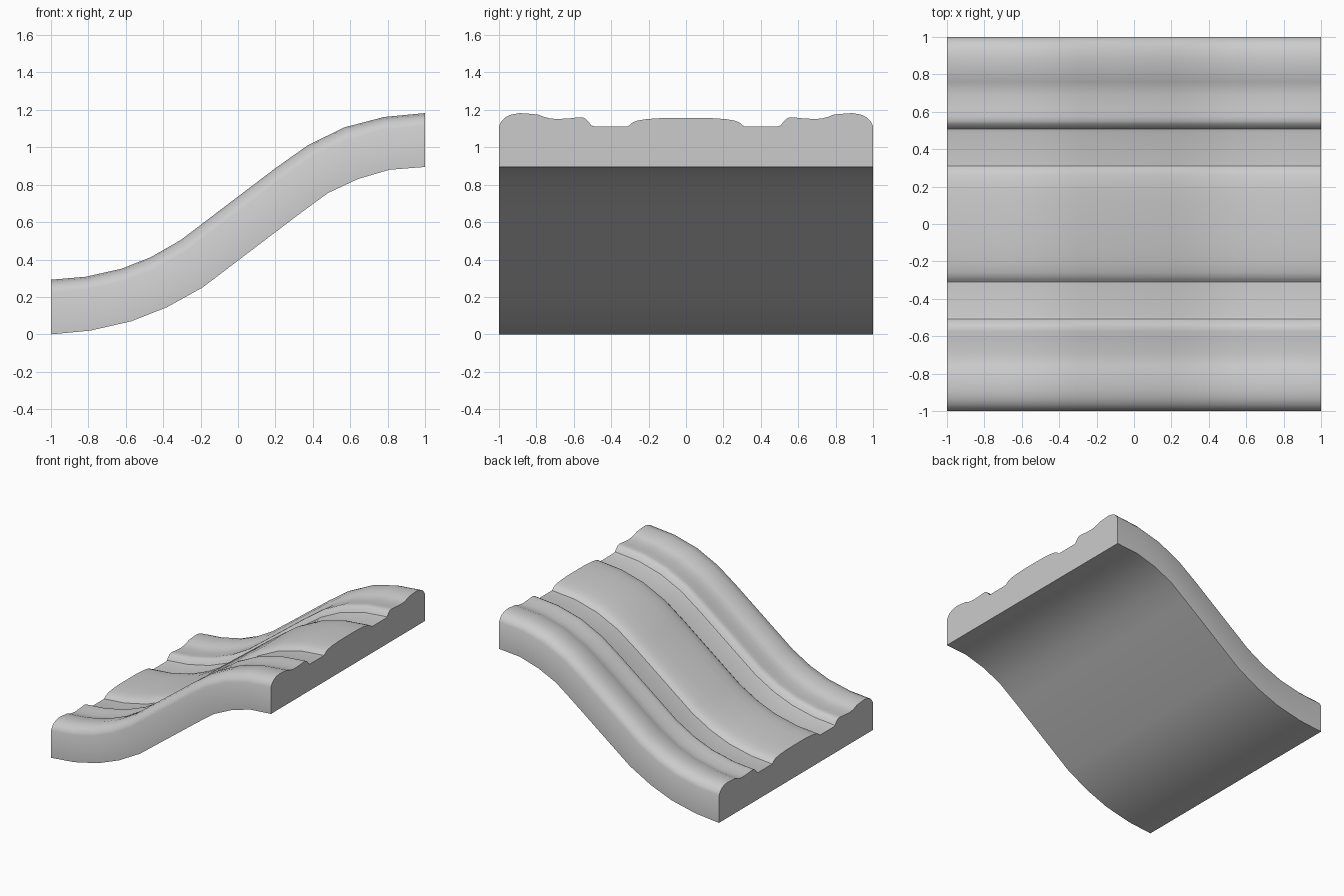
import bpy, bmesh, math
from mathutils import Vector

if "Cube" in bpy.data.objects:
    bpy.data.objects.remove(bpy.data.objects["Cube"])

# Stations along the S-curve: underside point and matching crest point (x, z)
stations = [
    ((-1.0, 0.0), (-1.0, 0.292)), ((-0.79, 0.02), (-0.815, 0.308)),
    ((-0.57, 0.07), (-0.625, 0.35)), ((-0.38, 0.145), (-0.465, 0.413)),
    ((-0.19, 0.25), (-0.305, 0.505)), ((0.33, 0.645), (0.205, 0.892)),
    ((0.48, 0.755), (0.375, 1.012)), ((0.64, 0.83), (0.57, 1.107)),
    ((0.81, 0.88), (0.78, 1.162)), ((1.0, 0.895), (1.0, 1.183)),
]

# Half of the moulded top (y, height above underside), outer edge to centre
half = [
    (1.0, 0.0), (1.0, 0.22), (0.985, 0.247), (0.965, 0.266), (0.935, 0.28),
    (0.89, 0.288), (0.845, 0.285), (0.79, 0.28), (0.76, 0.268), (0.73, 0.26),
    (0.69, 0.256), (0.62, 0.26), (0.575, 0.265), (0.55, 0.264), (0.535, 0.256),
    (0.518, 0.238), (0.507, 0.222), (0.49, 0.217), (0.31, 0.217),
    (0.297, 0.228), (0.285, 0.238), (0.26, 0.248), (0.21, 0.256),
    (0.12, 0.262), (0.0, 0.263),
]
profile = half + [(-y, h) for y, h in reversed(half[:-1])]

# Sweep the profile through the stations
bm = bmesh.new()
rings = []
for low, high in stations:
    a, b = Vector(low), Vector(high)
    ring = []
    for y, h in profile:
        p = a.lerp(b, h / 0.288)
        ring.append(bm.verts.new((p.x, y, p.y)))
    rings.append(ring)
n = len(profile)
for r, s in zip(rings, rings[1:]):
    for i in range(n):
        j = (i + 1) % n
        bm.faces.new((r[i], r[j], s[j], s[i]))
bm.faces.new(rings[0])
bm.faces.new(rings[-1])
bmesh.ops.recalc_face_normals(bm, faces=bm.faces)
mesh = bpy.data.meshes.new("curved_moulding")
bm.to_mesh(mesh)
bm.free()
moulding = bpy.data.objects.new("curved_moulding", mesh)
bpy.context.collection.objects.link(moulding)

# Plain grey finish
grey = bpy.data.materials.new("light_grey")
grey.diffuse_color = (0.6, 0.6, 0.6, 1)
grey.use_nodes = True
grey.node_tree.nodes["Principled BSDF"].inputs["Base Color"].default_value = grey.diffuse_color
mesh.materials.append(grey)

# Smooth along the sweep, sharp at ends and lower edges
bpy.context.view_layer.objects.active = moulding
moulding.select_set(True)
bpy.ops.object.shade_smooth_by_angle(angle=math.radians(35))
